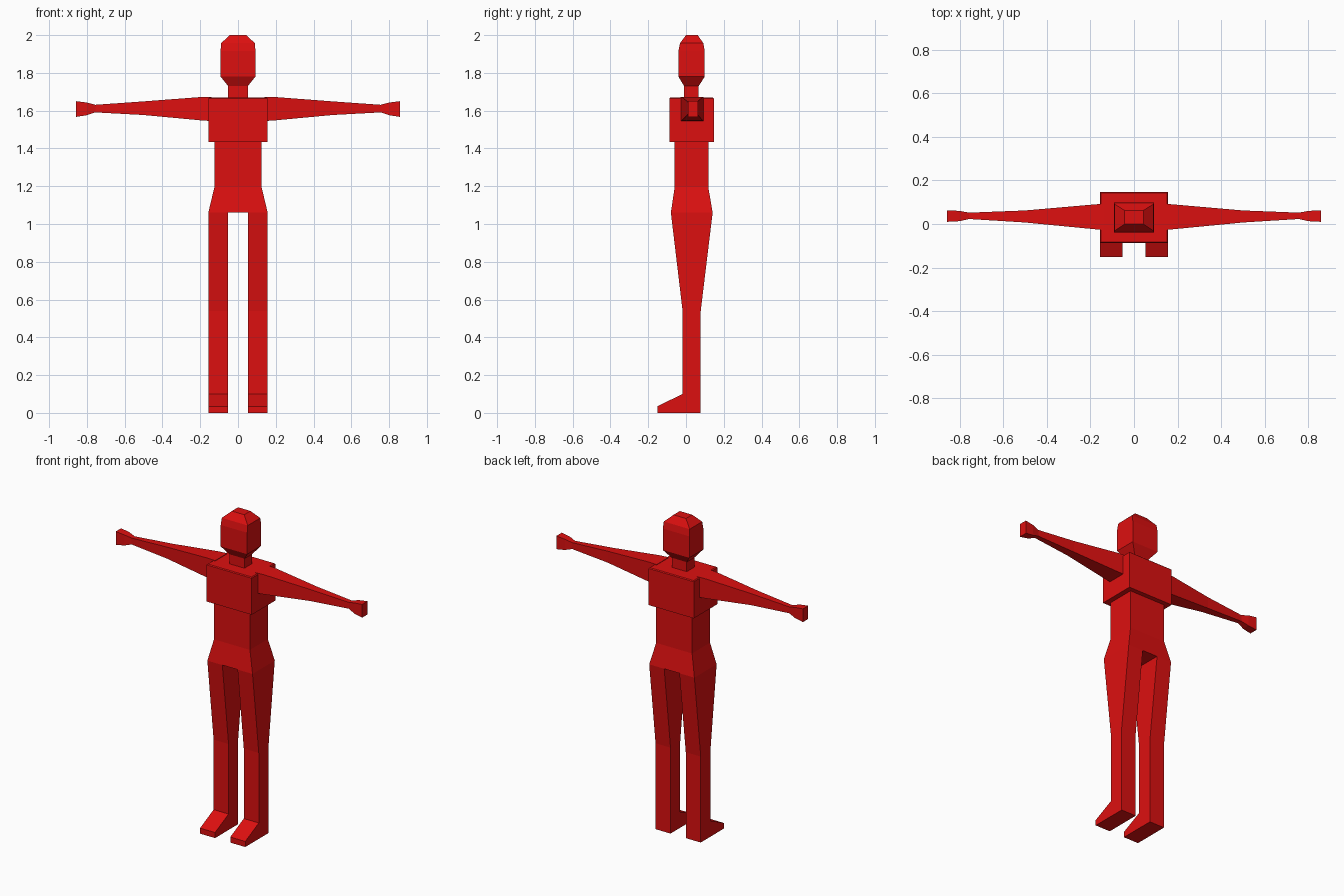
import bpy, bmesh

if "Cube" in bpy.data.objects:
    bpy.data.objects.remove(bpy.data.objects["Cube"])

RED = bpy.data.materials.new("red")
RED.diffuse_color = (0.72, 0.005, 0.005, 1)
RED.use_nodes = True
RED.node_tree.nodes["Principled BSDF"].inputs["Base Color"].default_value = RED.diffuse_color


def make_object(name, bm):
    bmesh.ops.recalc_face_normals(bm, faces=bm.faces)
    mesh = bpy.data.meshes.new(name)
    bm.to_mesh(mesh)
    bm.free()
    mesh.materials.append(RED)
    obj = bpy.data.objects.new(name, mesh)
    bpy.context.collection.objects.link(obj)
    return obj


def loft(name, rings):
    """Bridge four-cornered rings into a closed flat-shaded solid."""
    bm = bmesh.new()
    loops = [[bm.verts.new(p) for p in ring] for ring in rings]
    for a, b in zip(loops, loops[1:]):
        for i in range(4):
            j = (i + 1) % 4
            bm.faces.new((a[i], a[j], b[j], b[i]))
    bm.faces.new(loops[0])
    bm.faces.new(loops[-1])
    return make_object(name, bm)


def level(z, half_x, y0, y1):
    return [(-half_x, y0, z), (half_x, y0, z), (half_x, y1, z), (-half_x, y1, z)]


def section(x, y0, y1, z0, z1):
    return [(x, y0, z0), (x, y1, z0), (x, y1, z1), (x, y0, z1)]


# Head with tapered jaw and crown, on a narrow neck
loft("head_and_neck", [
    level(1.66, 0.052, -0.01, 0.067),
    level(1.73, 0.052, -0.01, 0.067),
    level(1.78, 0.092, -0.04, 0.099),
    level(1.915, 0.092, -0.04, 0.099),
    level(1.957, 0.09, -0.032, 0.092),
    level(2.0, 0.043, 0.0, 0.062),
])

# Chest block, then waist flaring into hips
loft("chest", [level(1.435, 0.157, -0.088, 0.147),
               level(1.665, 0.157, -0.088, 0.147),
               level(1.67, 0.152, -0.083, 0.142)])
loft("waist_and_hips", [level(1.06, 0.157, -0.08, 0.141),
                        level(1.195, 0.125, -0.06, 0.118),
                        level(1.437, 0.125, -0.06, 0.118)])

# Leg and foot side profile, (y, z)
LEG = [(0.078, 0), (-0.152, 0), (-0.152, 0.035), (-0.018, 0.1),
       (-0.018, 0.54), (-0.08, 1.06), (0.141, 1.06), (0.078, 0.54)]

for side, s in (("left", 1), ("right", -1)):
    # Arm tapering to the wrist, then a flared hand
    loft(side + "_arm", [
        section(s * 0.14, -0.028, 0.093, 1.545, 1.673),
        section(s * 0.2, -0.022, 0.088, 1.549, 1.672),
        section(s * 0.5, 0.007, 0.062, 1.577, 1.649),
        section(s * 0.757, 0.023, 0.052, 1.591, 1.631),
    ])
    loft(side + "_hand", [
        section(s * 0.755, 0.023, 0.052, 1.591, 1.631),
        section(s * 0.8, 0.013, 0.06, 1.576, 1.643),
        section(s * 0.857, 0.01, 0.063, 1.567, 1.65),
    ])
    # Leg with foot
    bm = bmesh.new()
    rows = [[bm.verts.new((s * x, y, z)) for y, z in LEG] for x in (0.053, 0.157)]
    n = len(LEG)
    for i in range(n):
        j = (i + 1) % n
        bm.faces.new((rows[0][i], rows[0][j], rows[1][j], rows[1][i]))
    for row in rows:
        bm.faces.new(row)
    make_object(side + "_leg", bm)
